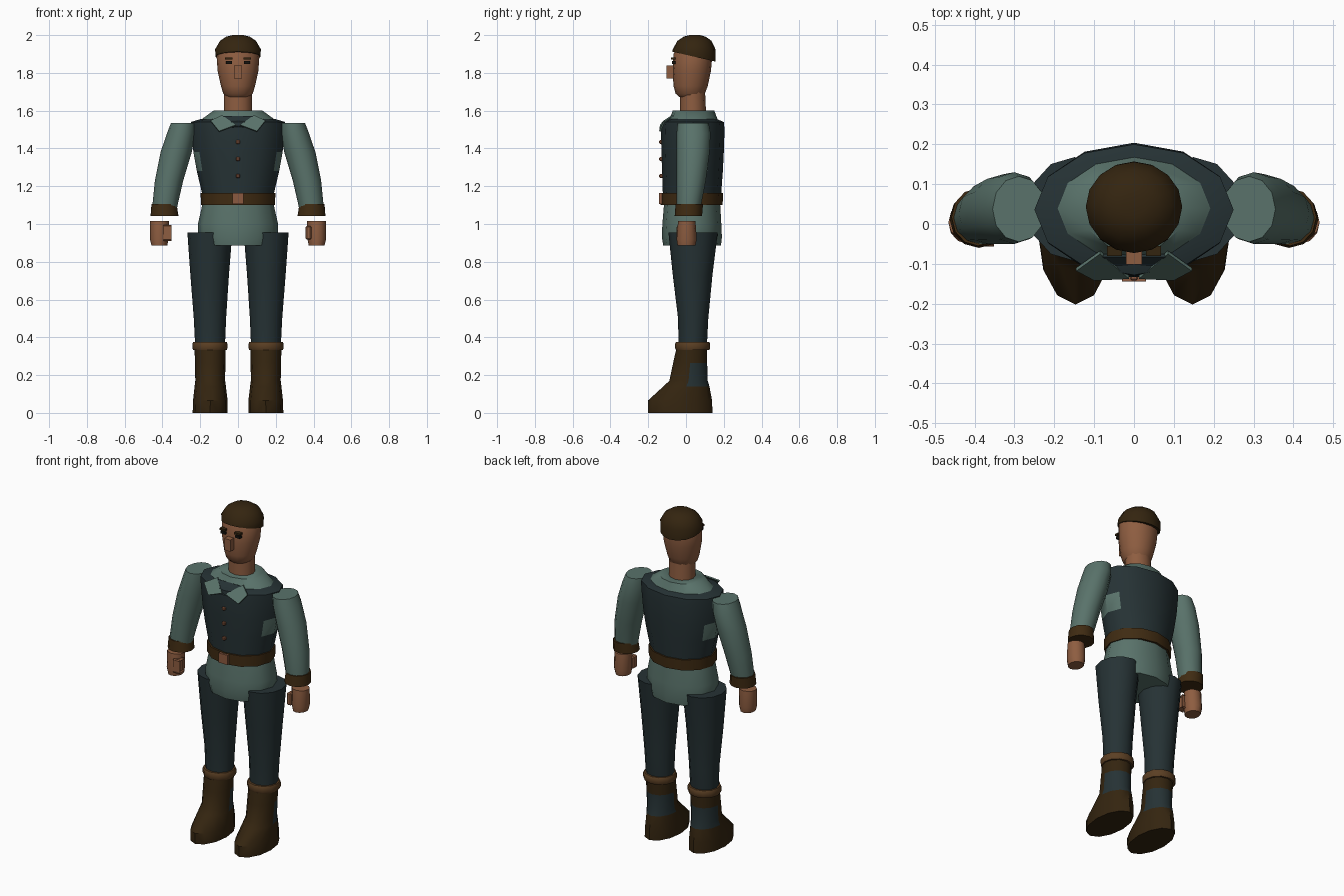
import bpy, bmesh, math
from mathutils import Vector


def mat(name, rgb):
    m = bpy.data.materials.new(name)
    m.diffuse_color = (*rgb, 1)
    return m


SHIRT = mat("sage_cloth", (0.100, 0.170, 0.145))
VEST = mat("dark_teal_cloth", (0.019, 0.032, 0.035))
SKIN = mat("skin", (0.27, 0.11, 0.052))
HAIR = mat("dark_brown", (0.034, 0.018, 0.005))
LEATHER = mat("leather", (0.050, 0.024, 0.006))
TRIM = mat("tan_leather", (0.105, 0.050, 0.017))
COPPER = mat("copper", (0.26, 0.10, 0.05))
BLACK = mat("eye_black", (0.008, 0.007, 0.005))


def finish(name, bm, mats, smooth=True):
    bmesh.ops.recalc_face_normals(bm, faces=bm.faces[:])
    me = bpy.data.meshes.new(name)
    bm.to_mesh(me)
    bm.free()
    ob = bpy.data.objects.new(name, me)
    bpy.context.collection.objects.link(ob)
    for m in mats:
        me.materials.append(m)
    if smooth:
        bpy.ops.object.select_all(action='DESELECT')
        ob.select_set(True)
        bpy.context.view_layer.objects.active = ob
        bpy.ops.object.shade_smooth_by_angle(angle=math.radians(40))
    return ob


def loft(name, rings, *mats, n=12, tilt=0, rule=None):
    """Stack of ellipses (z, x0, x1, y0, y1); tilt slopes the first ring."""
    bm = bmesh.new()
    loops = []
    for i, (z, x0, x1, y0, y1) in enumerate(rings):
        loop = []
        for k in range(n):
            a = 2 * math.pi * k / n
            dy = (y1 - y0) / 2 * math.sin(a)
            loop.append(bm.verts.new(((x0 + x1) / 2 + (x1 - x0) / 2 * math.cos(a),
                                      (y0 + y1) / 2 + dy, z + (tilt * dy if i == 0 else 0))))
        loops.append(loop)
    for a, b in zip(loops, loops[1:]):
        for k in range(n):
            bm.faces.new((a[k], a[(k + 1) % n], b[(k + 1) % n], b[k]))
    bm.faces.new(loops[0])
    bm.faces.new(loops[-1])
    if rule:
        for f in bm.faces:
            f.material_index = rule(f.calc_center_median())
    return finish(name, bm, mats)


def box(name, x0, x1, y0, y1, z0, z1, m, bevel=0):
    bm = bmesh.new()
    bmesh.ops.create_cube(bm, size=1)
    for v in bm.verts:
        v.co = ((x0 + x1) / 2 + v.co.x * (x1 - x0), (y0 + y1) / 2 + v.co.y * (y1 - y0),
                (z0 + z1) / 2 + v.co.z * (z1 - z0))
    if bevel:
        bmesh.ops.bevel(bm, geom=bm.edges[:], offset=bevel, segments=1, affect='EDGES')
    return finish(name, bm, [m], False)


def plate(name, pts, m, depth=0.008):
    bm = bmesh.new()
    front = [bm.verts.new(p) for p in pts]
    back = [bm.verts.new(Vector(p) + Vector((0, depth, -depth / 2))) for p in pts]
    bm.faces.new(front)
    bm.faces.new(back)
    for k in range(len(pts)):
        j = (k + 1) % len(pts)
        bm.faces.new((front[k], front[j], back[j], back[k]))
    return finish(name, bm, [m], False)


def sided(s, rings):
    return [(z, s * x0, s * x1, y0, y1) for z, x0, x1, y0, y1 in rings]


# Torso: shirt tail, vest with side openings, shirt yoke
loft("shirt_tail", [(0.885, -.195, .195, -.12, .185), (0.93, -.21, .21, -.128, .19),
                    (1.0, -.212, .212, -.125, .187), (1.12, -.185, .185, -.115, .18)], SHIRT)
loft("vest", [(1.11, -.185, .185, -.12, .183), (1.17, -.192, .192, -.123, .187),
              (1.28, -.218, .218, -.127, .195), (1.38, -.236, .236, -.13, .2),
              (1.50, -.248, .248, -.133, .204), (1.54, -.25, .25, -.128, .2),
              (1.555, -.20, .20, -.09, .165)], VEST, SHIRT,
     rule=lambda c: int(abs(c.x) > 0.2 and 1.29 < c.z < 1.37))
loft("shirt_yoke", [(1.53, -.225, .225, -.105, .178), (1.56, -.185, .185, -.085, .165),
                    (1.6, -.13, .13, -.07, .15)], SHIRT)

# Belt, buckle and buttons
loft("belt", [(1.1, -.196, .196, -.134, .194), (1.165, -.198, .198, -.134, .196)], LEATHER)
box("buckle", -.03, .03, -.144, -.125, 1.105, 1.163, COPPER)
for z in (1.434, 1.344, 1.254):
    box("button", -.01, .01, -.142, -.12, z - .01, z + .01, COPPER, 0.004)

# Neckline and collar
plate("vest_neckline", [(-.08, -.083, 1.572), (.08, -.083, 1.572), (.03, -.133, 1.515),
                        (-.03, -.133, 1.515)], VEST)
for s in (-1, 1):
    plate("collar", [(s * .145, -.118, 1.548), (s * .085, -.075, 1.577),
                     (s * .012, -.138, 1.525), (s * .10, -.142, 1.492)], SHIRT)

# Neck, head and hair
loft("neck", [(1.57, -.075, .075, -.032, .107), (1.72, -.075, .075, -.032, .1)], SKIN)
loft("head", [(1.672, -.06, .06, -.035, .085), (1.69, -.078, .078, -.055, .1),
              (1.73, -.09, .09, -.066, .115), (1.81, -.108, .108, -.071, .132),
              (1.90, -.114, .114, -.066, .14), (1.95, -.09, .09, -.045, .13)], SKIN, n=16)
loft("hair", [(1.886, -.119, .119, -.073, .157), (1.925, -.121, .121, -.07, .156),
              (1.97, -.095, .095, -.045, .135), (1.992, -.062, .062, -.012, .103),
              (2.0, -.03, .03, .018, .075)], HAIR, n=16, tilt=-0.23)
box("nose", -.02, .02, -.102, -.05, 1.77, 1.84, SKIN)

for s in (-1, 1):
    # Brows and eyes
    box("brow", s * .03, s * .068, -.08, -.055, 1.87, 1.881, HAIR)
    box("eye", s * .033, s * .064, -.075, -.055, 1.848, 1.862, BLACK)

    # Arms
    loft("sleeve", sided(s, [(1.07, .325, .452, -.048, .075), (1.1, .32, .453, -.05, .08),
                             (1.23, .29, .44, -.05, .105), (1.38, .245, .41, -.05, .125),
                             (1.48, .225, .376, -.05, .13), (1.535, .222, .355, -.045, .12)]), SHIRT)
    loft("cuff", sided(s, [(1.042, .315, .463, -.06, .085), (1.105, .325, .458, -.055, .09)]), LEATHER)
    loft("hand", sided(s, [(.885, .375, .458, -.045, .05), (.92, .368, .466, -.05, .057),
                           (1.017, .365, .466, -.042, .05)]), SKIN)
    box("thumb", s * .358, s * .388, -.05, -.01, .917, .99, SKIN, 0.006)

    # Legs
    loft("trouser_leg", sided(s, [(.3, .07, .225, -.035, .1), (.38, .068, .228, -.04, .112),
                                  (.5, .063, .234, -.042, .118), (.73, .048, .252, -.07, .14),
                                  (.955, .03, .268, -.093, .168)]), VEST)

    # Boots, with a cloth panel at the back of the calf
    loft("boot", sided(s, [(0, .055, .24, -.2, .14), (.065, .055, .238, -.202, .138),
                           (.14, .064, .23, -.12, .124), (.17, .068, .226, -.088, .115),
                           (.265, .067, .228, -.068, .112), (.345, .066, .23, -.05, .112)]),
         HAIR, VEST, rule=lambda c: int(c.y > 0.035 and .145 < c.z < .26))
    loft("boot_cuff", sided(s, [(.332, .06, .237, -.052, .122), (.342, .056, .241, -.057, .128),
                                (.366, .056, .241, -.057, .128), (.376, .06, .237, -.052, .122)]), TRIM)
